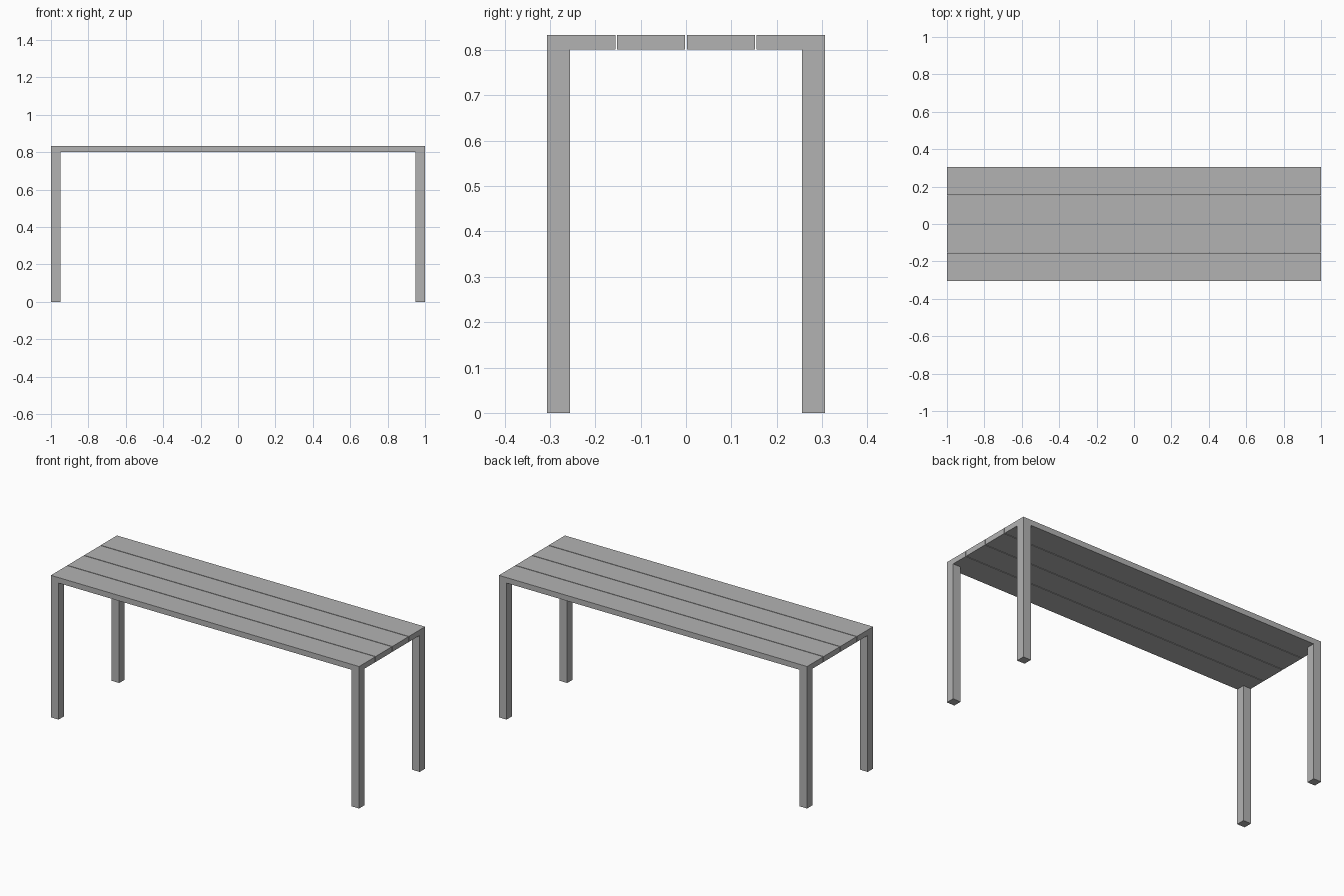
import bpy, bmesh
from mathutils import Vector

cube = bpy.data.objects.get("Cube")
if cube:
    bpy.data.objects.remove(cube, do_unlink=True)

HALF_X, HALF_Y = 1.0, 0.306
TOP, UNDER = 0.833, 0.801
LEG, GAP = 0.05, 0.004
PLANK = (2 * HALF_Y - 3 * GAP) / 4

grey = bpy.data.materials.new("plain_grey")
grey.use_nodes = True
colour = (0.45, 0.45, 0.45, 1)
grey.diffuse_color = colour
grey.node_tree.nodes["Principled BSDF"].inputs["Base Color"].default_value = colour


def plank(name, y0, leg_side=0):
    """Board from y0 to y0 + PLANK; leg_side puts legs on its outer corners."""
    bm = bmesh.new()
    bmesh.ops.create_cube(bm, size=1)
    bmesh.ops.scale(bm, vec=(2 * HALF_X, PLANK, TOP - UNDER), verts=bm.verts)
    bmesh.ops.translate(bm, vec=(0, y0 + PLANK / 2, (TOP + UNDER) / 2), verts=bm.verts)
    if leg_side:
        # Mark out the leg footprints, then pull them down to the floor
        leg_y = leg_side * (HALF_Y - LEG)
        cuts = [((s * (HALF_X - LEG), 0, 0), (1, 0, 0)) for s in (-1, 1)]
        cuts.append(((0, leg_y, 0), (0, 1, 0)))
        for point, normal in cuts:
            bmesh.ops.bisect_plane(bm, geom=bm.verts[:] + bm.edges[:] + bm.faces[:],
                                   plane_co=point, plane_no=normal)
        bm.normal_update()
        feet = []
        for f in bm.faces:
            c = f.calc_center_median()
            if f.normal.z < -0.9 and abs(c.x) > HALF_X - LEG and c.y * leg_side > abs(leg_y):
                feet.append(f)
        for f in feet:
            new = bmesh.ops.extrude_discrete_faces(bm, faces=[f])["faces"][0]
            bmesh.ops.translate(bm, vec=Vector((0, 0, -UNDER)), verts=new.verts)
    # Join the seams and clear the flat cut lines
    bmesh.ops.remove_doubles(bm, verts=bm.verts, dist=0.0001)
    bmesh.ops.dissolve_limit(bm, angle_limit=0.01, verts=bm.verts, edges=bm.edges)
    bmesh.ops.recalc_face_normals(bm, faces=bm.faces)
    mesh = bpy.data.meshes.new(name)
    bm.to_mesh(mesh)
    bm.free()
    mesh.materials.append(grey)
    obj = bpy.data.objects.new(name, mesh)
    bpy.context.collection.objects.link(obj)


# Four tabletop boards, the outer two carrying the legs
boards = [("front_plank_with_legs", -1), ("front_inner_plank", 0),
          ("back_inner_plank", 0), ("back_plank_with_legs", 1)]
for i, (name, side) in enumerate(boards):
    plank(name, -HALF_Y + i * (PLANK + GAP), side)
